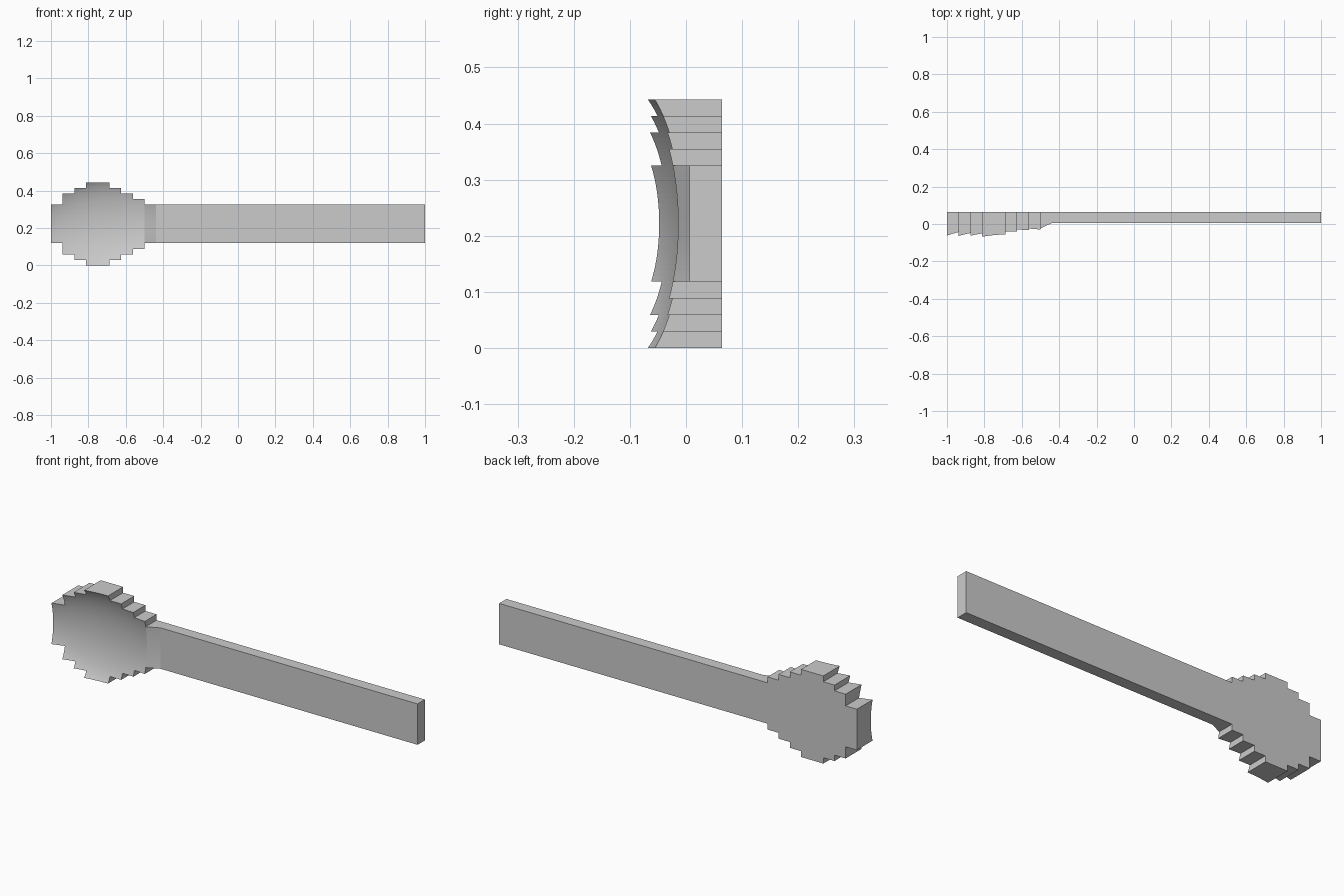
import bpy, bmesh, math

default = bpy.data.objects.get("Cube")
if default:
    bpy.data.objects.remove(default, do_unlink=True)

# One plain grey
grey = bpy.data.materials.new("plain_grey")
grey.use_nodes = True
colour = (0.6, 0.6, 0.6, 1)
grey.diffuse_color = colour
grey.node_tree.nodes["Principled BSDF"].inputs["Base Color"].default_value = colour

STEP_X, STEP_Z = 1 / 16, 0.443 / 15   # size of one outline step
SUB = 3                               # facets per step
BACK, HANDLE_FRONT = 0.064, 0.006
MID_Z = 0.443 / 2
BOWL_END = 8 * STEP_X                 # bowl length
# Steps trimmed off the top and bottom of each bowl column
TRIM = [4, 2, 1, 0, 0, 1, 2, 3]


def front_depth(x, z):
    """Hollow ellipsoid in the bowl, flat along the handle."""
    if x > -1 + BOWL_END + 0.001:
        return HANDLE_FRONT
    u, v = (x + 0.66) / 0.45, (z - MID_Z) / 0.275
    return -0.127 + 0.121 * math.sqrt(max(0, 1 - u * u - v * v))


bm = bmesh.new()
corners = {}


def corner(x, row):
    key = (round(x, 4), row)
    if key not in corners:
        z = row * STEP_Z / SUB
        corners[key] = bm.verts.new((x, front_depth(x, z), z))
    return corners[key]


def strip(x0, x1, trim):
    """A column of front facets between two x positions."""
    for r in range(trim * SUB, (15 - trim) * SUB):
        bm.faces.new((corner(x0, r), corner(x1, r), corner(x1, r + 1), corner(x0, r + 1)))


# Stepped bowl
for i, trim in enumerate(TRIM):
    for k in range(SUB):
        x = -1 + (i + k / SUB) * STEP_X
        strip(x, x + STEP_X / SUB, trim)

# Sloping neck, then the straight handle
neck_end = -1 + BOWL_END + STEP_X
strip(-1 + BOWL_END, neck_end, 4)
strip(neck_end, 1, 4)

# Thickness: carry the front surface back to a flat plane
ext = bmesh.ops.extrude_face_region(bm, geom=bm.faces[:], use_keep_orig=True)
for v in ext["geom"]:
    if isinstance(v, bmesh.types.BMVert):
        v.co.y = BACK
bmesh.ops.recalc_face_normals(bm, faces=bm.faces[:])
bmesh.ops.dissolve_limit(bm, angle_limit=math.radians(0.2),
                         verts=bm.verts[:], edges=bm.edges[:])

mesh = bpy.data.meshes.new("spoon")
bm.to_mesh(mesh)
bm.free()
mesh.materials.append(grey)
spoon = bpy.data.objects.new("spoon", mesh)
bpy.context.collection.objects.link(spoon)
